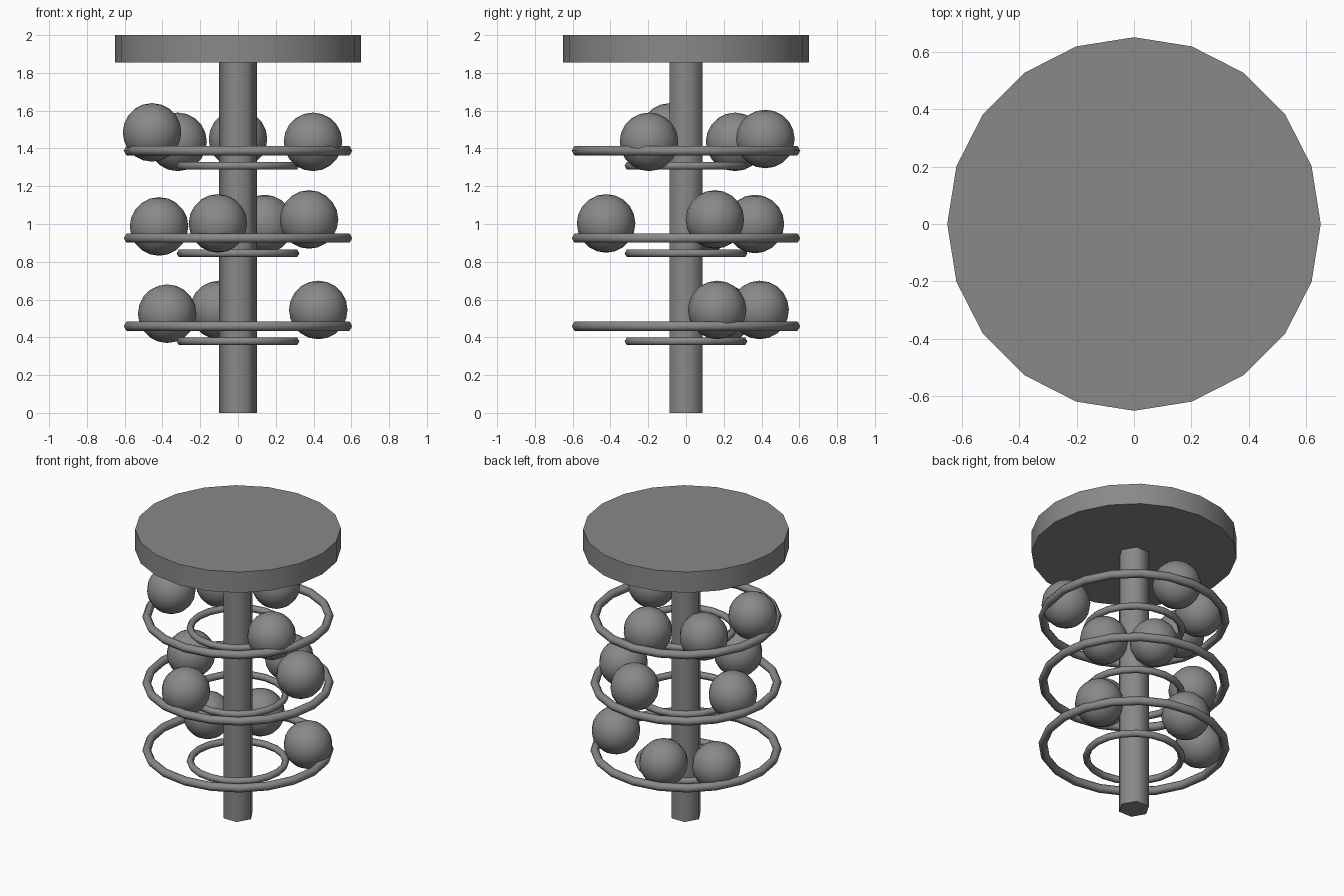
import bpy
import math

cube = bpy.data.objects.get("Cube")
if cube:
    bpy.data.objects.remove(cube, do_unlink=True)

# One plain grey for everything
grey = bpy.data.materials.new("plain_grey")
grey.use_nodes = True
colour = (0.25, 0.25, 0.25, 1)
grey.diffuse_color = colour
grey.node_tree.nodes["Principled BSDF"].inputs["Base Color"].default_value = colour


def finish(name, angle=65):
    obj = bpy.context.object
    obj.name = name
    obj.data.materials.append(grey)
    bpy.ops.object.shade_smooth_by_angle(angle=math.radians(angle))
    return obj


def cylinder(name, sides, radius, bottom, top, turn=0):
    bpy.ops.mesh.primitive_cylinder_add(
        vertices=sides, radius=radius, depth=top - bottom,
        location=(0, 0, (bottom + top) / 2), rotation=(0, 0, turn))
    finish(name)


def ring(name, major, minor, height):
    bpy.ops.mesh.primitive_torus_add(
        major_radius=major, minor_radius=minor, major_segments=20,
        minor_segments=6, location=(0, 0, height))
    finish(name)


def ball(name, position):
    bpy.ops.mesh.primitive_uv_sphere_add(
        segments=16, ring_count=10, radius=0.155, location=position)
    finish(name)


# Hexagonal post with corners facing left and right, and the round top
cylinder("post", 6, 0.1, 0, 1.86, math.radians(30))
cylinder("round_top", 20, 0.65, 1.855, 2)

# Three tiers: a wide ring, a small ring just below it, and loose balls
tiers = {
    "lower": (0.459, [(0.425, 0.165, 0.545), (-0.10, 0.39, 0.545),
                      (-0.375, 0.20, 0.525)]),
    "middle": (0.925, [(0.376, 0.153, 1.024), (0.14, 0.365, 1.0),
                       (-0.106, -0.423, 1.003), (-0.418, 0.08, 0.987)]),
    "upper": (1.388, [(0.397, -0.196, 1.435), (0, 0.42, 1.45),
                      (-0.32, 0.26, 1.435), (-0.455, -0.085, 1.485)]),
}
for tier, (height, positions) in tiers.items():
    ring(tier + "_wide_ring", 0.577, 0.028, height)
    ring(tier + "_small_ring", 0.302, 0.023, height - 0.08)
    for i, position in enumerate(positions, 1):
        ball(f"{tier}_ball_{i}", position)
